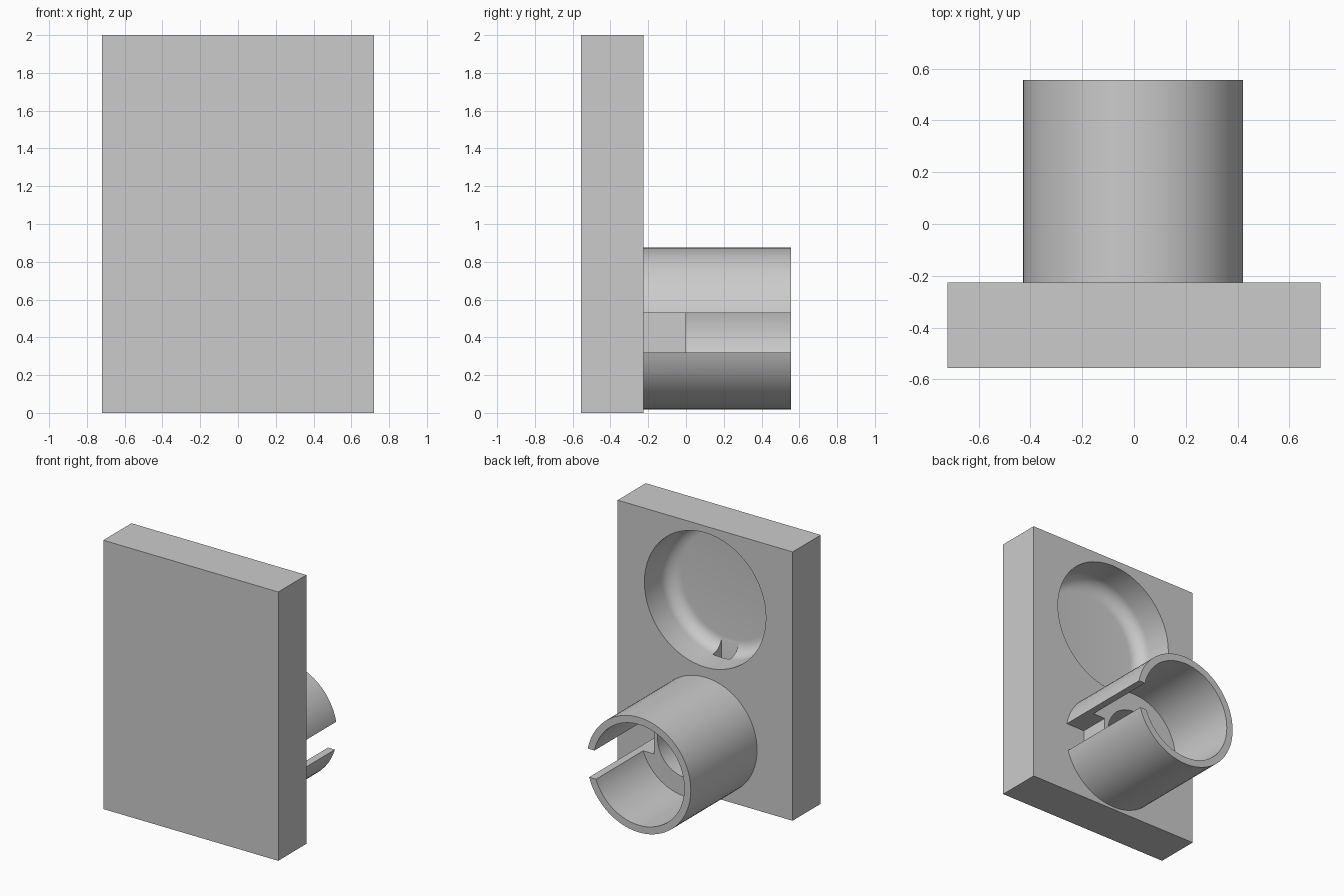
import bpy
import math

if "Cube" in bpy.data.objects:
    bpy.data.objects.remove(bpy.data.objects["Cube"])

BACK = -0.225      # back face of the plate
FRONT = -0.555     # front face of the plate
END = 0.555        # open end of the socket
SOCKET_Z = 0.447
POCKET_Z = 1.45
FLOOR = BACK - 0.295   # depth shared by the recess, channel and bore
SIDES = 64

grey = bpy.data.materials.new("plain grey")
grey.use_nodes = True
grey.diffuse_color = (0.6, 0.6, 0.6, 1)
grey.node_tree.nodes["Principled BSDF"].inputs["Base Color"].default_value = (0.6, 0.6, 0.6, 1)


def make(name, verts, faces):
    mesh = bpy.data.meshes.new(name)
    mesh.from_pydata(verts, [], faces)
    mesh.materials.append(grey)
    obj = bpy.data.objects.new(name, mesh)
    bpy.context.collection.objects.link(obj)
    return obj


def box(name, x, y, z):
    verts = [(a, b, c) for a in x for b in y for c in z]
    faces = [(0, 1, 3, 2), (4, 6, 7, 5), (0, 4, 5, 1),
             (2, 3, 7, 6), (0, 2, 6, 4), (1, 5, 7, 3)]
    return make(name, verts, faces)


def lathe(name, profile, z):
    """Solid turned about a y-directed axis; profile is (radius, y) with y rising."""
    verts, faces = [], []
    for r, y in profile:
        for i in range(SIDES):
            a = math.tau * i / SIDES
            verts.append((r * math.cos(a), y, z + r * math.sin(a)))
    for k in range(len(profile) - 1):
        for i in range(SIDES):
            j = (i + 1) % SIDES
            p, q = k * SIDES, (k + 1) * SIDES
            faces.append((p + i, q + i, q + j, p + j))
    last = (len(profile) - 1) * SIDES
    faces.append(tuple(range(SIDES)))
    faces.append(tuple(last + i for i in reversed(range(SIDES))))
    return make(name, verts, faces)


def combine(target, tool, operation):
    mod = target.modifiers.new(tool.name, "BOOLEAN")
    mod.operation, mod.solver, mod.object = operation, "EXACT", tool
    bpy.context.view_layer.objects.active = target
    bpy.ops.object.modifier_apply(modifier=mod.name)
    bpy.data.objects.remove(tool)


# Plate with the round socket standing out of its back
body = box("plate_with_socket", (-0.72, 0.72), (FRONT, BACK), (0, 2))
combine(body, lathe("socket", [(0.428, BACK - 0.1), (0.428, END)], SOCKET_Z), "UNION")

# Round recess in the plate with a filleted floor
fillet, steps = 0.1, 8
profile = []
for s in range(steps + 1):
    a = math.pi / 2 * s / steps
    profile.append((0.5 - fillet + fillet * math.sin(a), FLOOR + fillet * (1 - math.cos(a))))
profile.append((0.5, BACK + 0.1))
combine(body, lathe("recess", profile, POCKET_Z), "DIFFERENCE")

# Wide socket bore, then the narrow bore behind its ledge
combine(body, lathe("wide_bore", [(0.375, 0), (0.375, END + 0.1)], SOCKET_Z), "DIFFERENCE")
combine(body, lathe("narrow_bore", [(0.235, FLOOR), (0.235, 0.1)], SOCKET_Z), "DIFFERENCE")

# Side slot along the socket
combine(body, box("slot", (0.265, 0.6), (BACK, END + 0.1), (0.32, 0.53)), "DIFFERENCE")

# Channel linking the recess to the narrow bore
combine(body, box("channel", (-0.07, 0.07), (FLOOR + 0.002, BACK - 0.19),
                  (SOCKET_Z + 0.1, 1.1)), "DIFFERENCE")

bpy.ops.object.select_all(action="DESELECT")
body.select_set(True)
bpy.context.view_layer.objects.active = body
bpy.ops.object.shade_smooth_by_angle(angle=math.radians(30))
